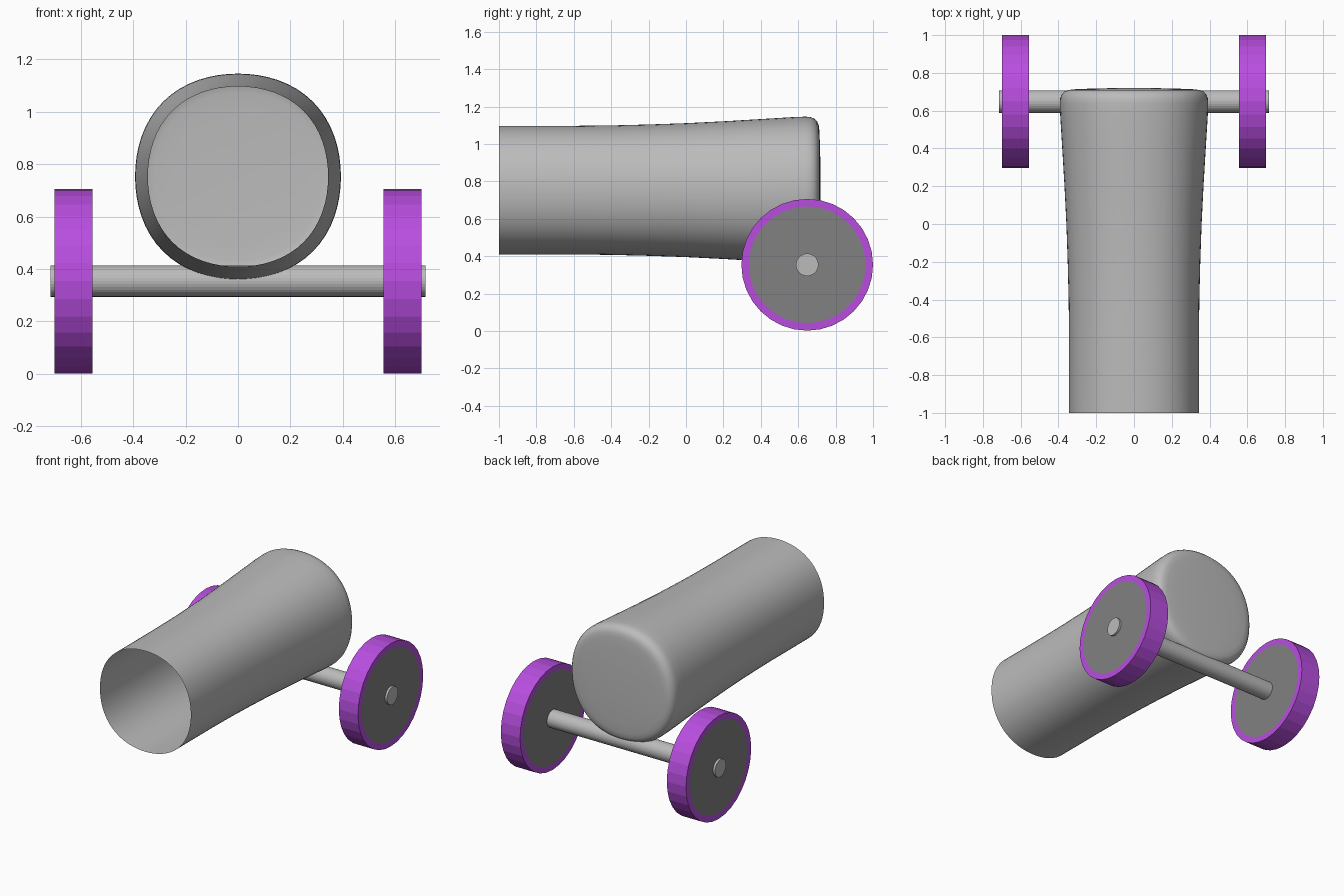
import bpy, bmesh, math
from mathutils import Matrix

if "Cube" in bpy.data.objects:
    bpy.data.objects.remove(bpy.data.objects["Cube"])


def material(name, r, g, b):
    m = bpy.data.materials.new(name)
    m.diffuse_color = (r, g, b, 1)
    m.use_nodes = True
    m.node_tree.nodes["Principled BSDF"].inputs["Base Color"].default_value = m.diffuse_color
    return m


GREY = material("light_grey", 0.50, 0.50, 0.50)
DARK = material("dark_grey", 0.22, 0.22, 0.22)
PURPLE = material("purple", 0.48, 0.076, 0.74)


def make_object(name, bm, mats):
    bmesh.ops.recalc_face_normals(bm, faces=bm.faces)
    mesh = bpy.data.meshes.new(name)
    bm.to_mesh(mesh)
    bm.free()
    for m in mats:
        mesh.materials.append(m)
    ob = bpy.data.objects.new(name, mesh)
    bpy.context.collection.objects.link(ob)
    return ob


def x_cylinder(x0, x1, radius, y, z):
    """32-sided cylinder lying along x."""
    bm = bmesh.new()
    place = Matrix.Translation(((x0 + x1) / 2, y, z)) @ Matrix.Rotation(math.pi / 2, 4, 'Y')
    bmesh.ops.create_cone(bm, cap_ends=True, segments=32, radius1=radius,
                          radius2=radius, depth=x1 - x0, matrix=place)
    return bm


# Barrel: softly squared tube, open at the front, rounded closed back (y, radius)
profile = [(-1, .344), (-.6, .344), (-.4, .346), (-.2, .351), (0, .358), (.2, .368),
           (.4, .380), (.58, .391), (.64, .393), (.665, .391), (.685, .383), (.70, .370),
           (.709, .350), (.713, .320), (.716, .25), (.719, .13)]
SEG, BARREL_Z = 64, 0.753
bm = bmesh.new()
rings = []
for y, r in profile:
    ring = []
    for i in range(SEG):
        a = 2 * math.pi * i / SEG
        rr = r * (1 + 0.0145 * (1 - math.cos(4 * a)))
        ring.append(bm.verts.new((rr * math.cos(a), y, BARREL_Z + rr * math.sin(a))))
    rings.append(ring)
for a, b in zip(rings, rings[1:]):
    for i in range(SEG):
        j = (i + 1) % SEG
        bm.faces.new((a[i], a[j], b[j], b[i]))
tip = bm.verts.new((0, 0.72, BARREL_Z))
for i in range(SEG):
    bm.faces.new((rings[-1][i], rings[-1][(i + 1) % SEG], tip))
for f in bm.faces:
    f.smooth = True
make_object("barrel", bm, [GREY])

# Axle
AXLE_Y, AXLE_Z = 0.648, 0.354
make_object("axle", x_cylinder(-0.715, 0.715, 0.06, AXLE_Y, AXLE_Z), [GREY])

# Wheels: purple rim with an inset dark disc on both sides
for side, x0, x1 in (("left", -0.70, -0.555), ("right", 0.555, 0.70)):
    bm = x_cylinder(x0, x1, 0.352, AXLE_Y, AXLE_Z)
    caps = [f for f in bm.faces if len(f.verts) > 4]
    bmesh.ops.inset_individual(bm, faces=caps, thickness=0.04)
    for f in bm.faces:
        f.material_index = 1 if len(f.verts) > 4 else 0
    make_object(side + "_wheel", bm, [PURPLE, DARK])
